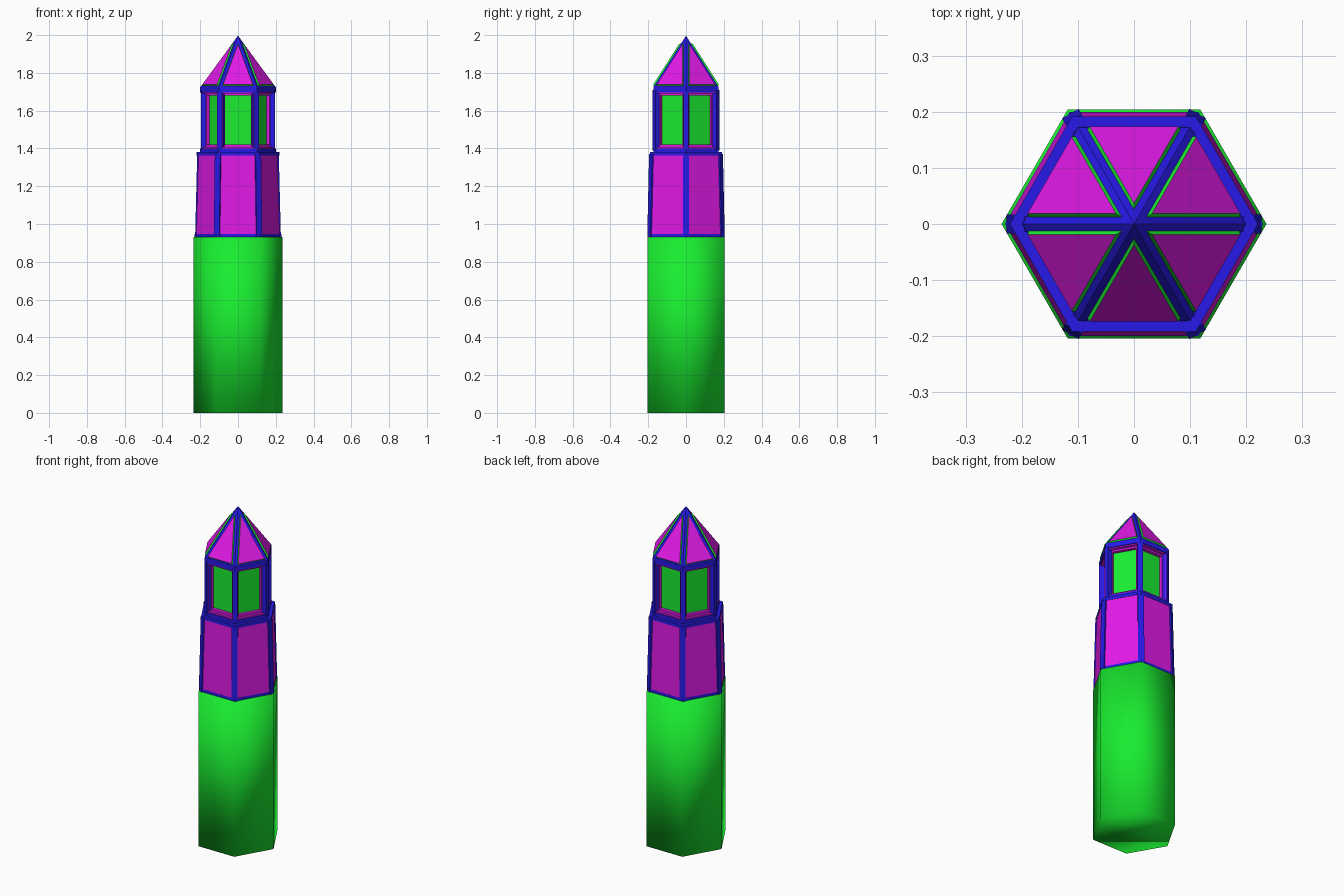
import bpy, bmesh
from math import sin, cos, pi, sqrt
from mathutils import Vector

if "Cube" in bpy.data.objects:
    bpy.data.objects.remove(bpy.data.objects["Cube"])

C30 = sqrt(3) / 2


def material(name, rgb):
    m = bpy.data.materials.new(name)
    m.diffuse_color = (*rgb, 1)
    m.use_nodes = True
    m.node_tree.nodes["Principled BSDF"].inputs["Base Color"].default_value = m.diffuse_color
    return m


GREEN = material("green", (0.01, 0.85, 0.03))
BLUE = material("blue", (0.02, 0.01, 0.8))
PURPLE = material("purple", (0.75, 0.01, 0.8))


def finish(name, bm, mats, smooth=False):
    bmesh.ops.recalc_face_normals(bm, faces=bm.faces)
    me = bpy.data.meshes.new(name)
    bm.to_mesh(me)
    bm.free()
    for m in mats:
        me.materials.append(m)
    for p in me.polygons:
        p.use_smooth = smooth
    ob = bpy.data.objects.new(name, me)
    bpy.context.collection.objects.link(ob)
    return ob


def bridge(bm, lower, upper, cap_mat=0):
    """Closed solid between two matching point loops."""
    a = [bm.verts.new(p) for p in lower]
    b = [bm.verts.new(p) for p in upper]
    n = len(a)
    for i in range(n):
        j = (i + 1) % n
        bm.faces.new((a[i], a[j], b[j], b[i]))
    bm.faces.new(a[::-1])
    bm.faces.new(b).material_index = cap_mat


def hexagon(r, z):
    return [Vector((r * cos(i * pi / 3), r * sin(i * pi / 3), z)) for i in range(6)]


def hex_block(name, r0, z0, r1, z1, mat, smooth=False):
    bm = bmesh.new()
    bridge(bm, hexagon(r0, z0), hexagon(r1, z1))
    return finish(name, bm, [mat], smooth)


def polar(angle, out, side, z):
    return Vector((out * cos(angle) - side * sin(angle),
                   out * sin(angle) + side * cos(angle), z))


def corner_posts(name, r0, z0, r1, z1, width, depth):
    bm = bmesh.new()
    for k in range(6):
        loops = [[polar(k * pi / 3, r - d, s * width / 2, z)
                  for d, s in ((0, -1), (0, 1), (depth, 1), (depth, -1))]
                 for r, z in ((r0, z0), (r1, z1))]
        bridge(bm, *loops)
    return finish(name, bm, [BLUE])


def side_slabs(name, inner, outer, mats):
    """Slab on each of the six sides from (out, side, z) loops."""
    bm = bmesh.new()
    for k in range(6):
        a = pi / 6 + k * pi / 3
        bridge(bm, [polar(a, *p) for p in inner], [polar(a, *p) for p in outer],
               len(mats) - 1)
    return finish(name, bm, mats)


def rect(out, hw, z0, z1):
    return [(out, -hw, z0), (out, hw, z0), (out, hw, z1), (out, -hw, z1)]


def window_frames(name, out, inn, hw, z0, z1, hole_w, h0, h1):
    bm = bmesh.new()
    for k in range(6):
        a = pi / 6 + k * pi / 3
        rings = [[bm.verts.new(polar(a, *p)) for p in loop] for loop in (
            rect(out, hw, z0, z1), rect(out, hole_w, h0, h1),
            rect(inn, hole_w, h0, h1), rect(inn, hw, z0, z1))]
        for i in range(4):
            p, q = rings[i], rings[(i + 1) % 4]
            for j in range(4):
                n = (j + 1) % 4
                bm.faces.new((p[j], p[n], q[n], q[j]))
    return finish(name, bm, [PURPLE])


# Plain lower shaft
hex_block("lower_shaft", 0.236, 0, 0.236, 0.93, GREEN, smooth=True)

# Tapered panelled storey
hex_block("storey_bottom_band", 0.23, 0.928, 0.23, 0.947, BLUE)
hex_block("storey_core", 0.213, 0.94, 0.203, 1.37, BLUE)
corner_posts("storey_posts", 0.227, 0.93, 0.216, 1.37, 0.034, 0.04)
lo, hi = 0.230 * C30, 0.218 * C30
side_slabs("storey_panels",
           [(lo - .02, -.099, .94), (lo - .02, .099, .94), (hi - .02, .093, 1.37), (hi - .02, -.093, 1.37)],
           [(lo, -.099, .94), (lo, .099, .94), (hi, .093, 1.37), (hi, -.093, 1.37)], [PURPLE])
hex_block("storey_top_band", 0.221, 1.362, 0.221, 1.38, BLUE)

# Lantern room with recessed panes
hex_block("lantern_bottom_band", 0.2, 1.375, 0.2, 1.4, BLUE)
corner_posts("lantern_posts", 0.196, 1.39, 0.196, 1.71, 0.028, 0.03)
window_frames("outer_window_frames", 0.168, 0.152, 0.09, 1.395, 1.702, 0.08, 1.408, 1.69)
window_frames("inner_window_frames", 0.153, 0.13, 0.086, 1.395, 1.702, 0.068, 1.42, 1.68)
side_slabs("window_panes", rect(0.124, 0.071, 1.4, 1.7), rect(0.134, 0.071, 1.4, 1.7), [GREEN])
hex_block("eave_band", 0.2, 1.697, 0.2, 1.726, BLUE)

# Pointed roof with raised triangular panels
EAVE, TIP = 1.725, 1.995
hex_block("roof_core", 0.199, EAVE, 0.0015, TIP, BLUE)


def roof_loop(base, top, hw, lift):
    def pt(o, s):
        z = EAVE + (TIP - EAVE) * (1 - o / 0.1725)
        return (o + lift * 0.842, s, z + lift * 0.54)
    return [pt(base, -hw), pt(base, hw), pt(top, 0)]


side_slabs("roof_panels", roof_loop(0.169, 0.023, 0.084, -0.002),
           roof_loop(0.167, 0.030, 0.079, 0.008), [GREEN, PURPLE])
